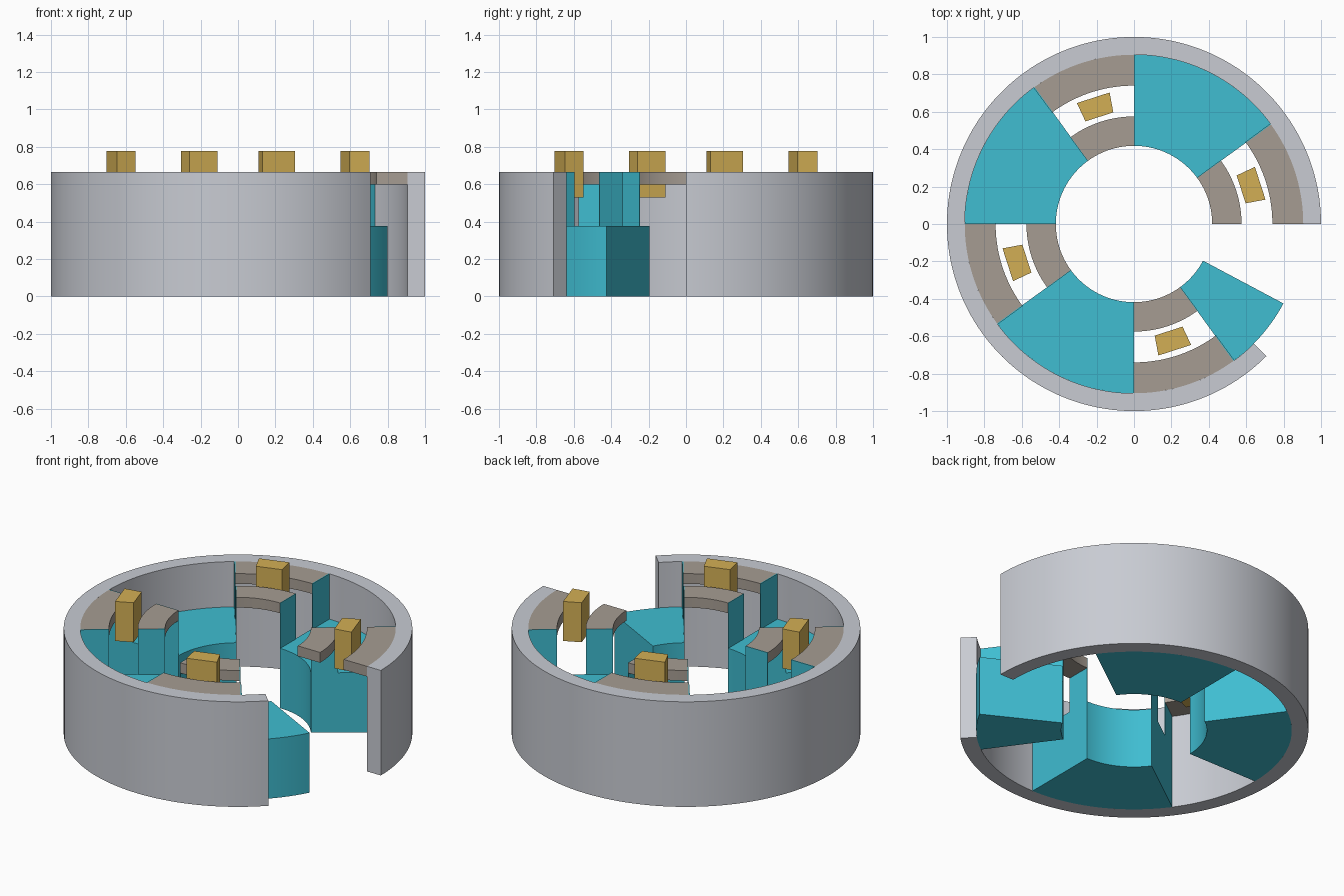
import bpy
import bmesh
from math import radians, cos, sin, ceil

cube = bpy.data.objects.get("Cube")
if cube:
    bpy.data.objects.remove(cube, do_unlink=True)


def material(name, rgb):
    m = bpy.data.materials.new(name)
    m.use_nodes = True
    m.diffuse_color = (*rgb, 1)
    m.node_tree.nodes["Principled BSDF"].inputs["Base Color"].default_value = (*rgb, 1)
    return m


GREY = material("light grey", (0.58, 0.60, 0.65))
TEAL = material("teal", (0.05, 0.51, 0.64))
BROWN = material("warm taupe", (0.38, 0.335, 0.29))
GOLD = material("gold", (0.65, 0.43, 0.09))


def sector(name, mat, r_in, r_out, a0, a1, z0, z1, step=2.0):
    """Solid ring sector between two angles in degrees."""
    count = max(1, ceil((a1 - a0) / step))
    bm = bmesh.new()
    rows = []
    for i in range(count + 1):
        a = radians(a0 + (a1 - a0) * i / count)
        rows.append([bm.verts.new((r * cos(a), r * sin(a), z))
                     for r, z in ((r_in, z0), (r_out, z0), (r_out, z1), (r_in, z1))])
    for p, q in zip(rows, rows[1:]):
        for k in range(4):
            n = (k + 1) % 4
            bm.faces.new((p[k], p[n], q[n], q[k]))
    bm.faces.new(rows[0])
    bm.faces.new(rows[-1][::-1])
    bmesh.ops.recalc_face_normals(bm, faces=bm.faces)
    mesh = bpy.data.meshes.new(name)
    bm.to_mesh(mesh)
    bm.free()
    mesh.materials.append(mat)
    ob = bpy.data.objects.new(name, mesh)
    bpy.context.collection.objects.link(ob)
    bpy.ops.object.select_all(action='DESELECT')
    ob.select_set(True)
    bpy.context.view_layer.objects.active = ob
    bpy.ops.object.shade_smooth_by_angle(angle=radians(30))
    return ob


R_IN, SLOT_IN, SLOT_OUT, R_OUT = 0.418, 0.575, 0.74, 0.905
TOP, PLATE, BLOCK = 0.665, 0.60, 0.378
RAILS = (("inner", R_IN, SLOT_IN), ("outer", SLOT_OUT, R_OUT))
WALL = 0.4  # wall thickness in degrees

# Outer shell, open at the front left
sector("outer_shell", GREY, R_OUT, 1.0, 0, 315, 0, TOP)

for i in range(4):
    a = 90 * i
    last = i == 3
    # Wedge block; the last one is cut short
    sector(f"wedge_block_{i}", TEAL, R_IN, R_OUT, a + 36, a + (62 if last else 90), 0, BLOCK)
    for side, r0, r1 in RAILS:
        # Curved cover plates either side of the slot
        sector(f"{side}_cover_{i}", BROWN, r0, r1, a, a + 36, PLATE, TOP)
        # Thin upright walls holding the covers
        sector(f"{side}_start_wall_{i}", TEAL, r0, r1, a + 36, a + 36 + WALL, BLOCK, TOP)
        if not last:
            sector(f"{side}_end_wall_{i}", TEAL, r0, r1, a + 90 - WALL, a + 90, BLOCK, TOP)
    # Straight-sided key in the slot
    sector(f"slot_key_{i}", GOLD, 0.607, 0.715, a + 10.5, a + 25.3, 0.528, 0.778, step=90)
